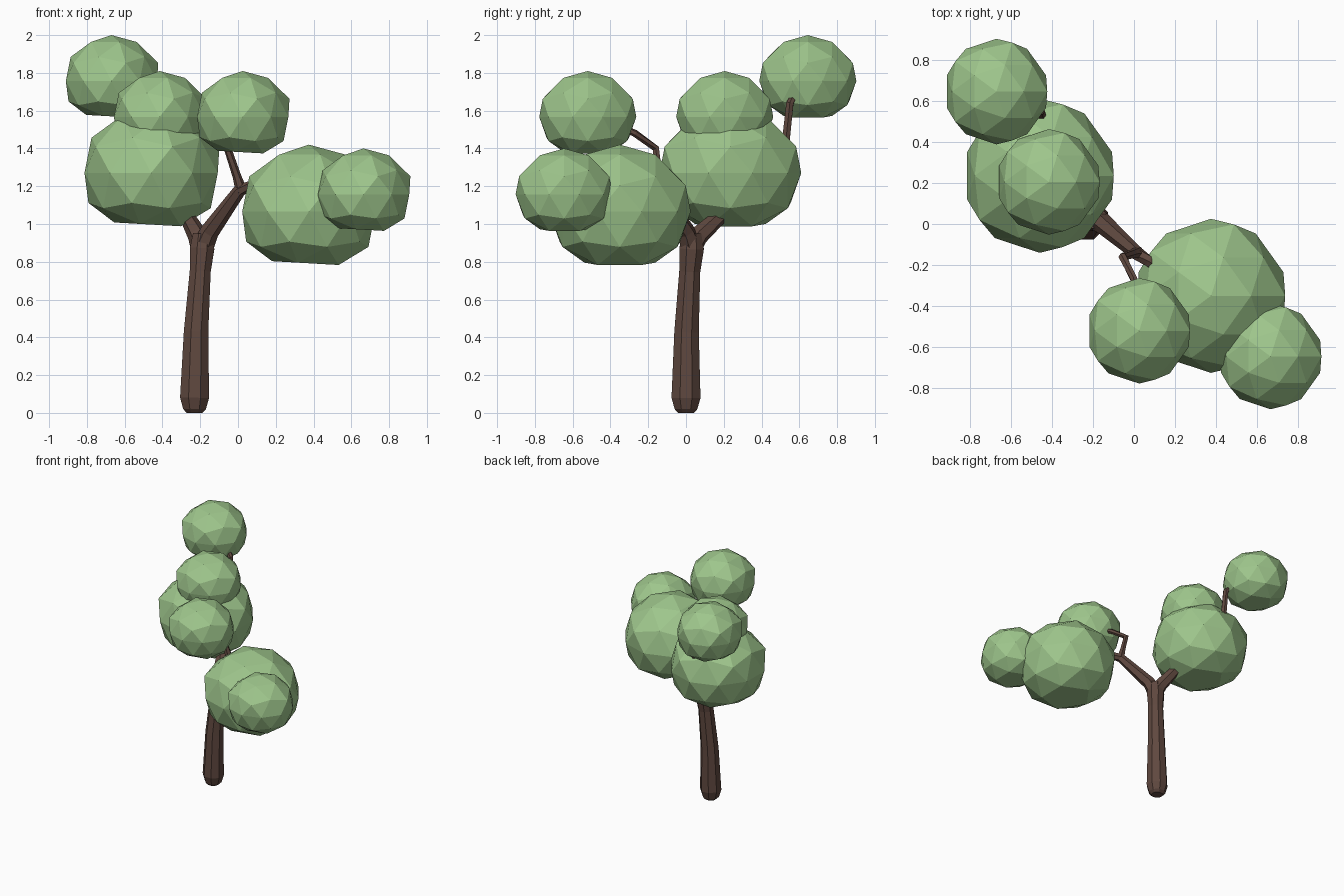
import bpy, bmesh, math
from mathutils import Vector

if "Cube" in bpy.data.objects:
    bpy.data.objects.remove(bpy.data.objects["Cube"])


def material(name, rgb):
    m = bpy.data.materials.new(name)
    m.diffuse_color = (*rgb, 1)
    m.use_nodes = True
    m.node_tree.nodes["Principled BSDF"].inputs["Base Color"].default_value = m.diffuse_color
    return m


GREEN = material("leaf_green", (0.34, 0.56, 0.26))
BROWN = material("bark_brown", (0.115, 0.065, 0.05))


def add_object(name, bm, mat):
    bmesh.ops.recalc_face_normals(bm, faces=bm.faces)
    me = bpy.data.meshes.new(name)
    bm.to_mesh(me)
    bm.free()
    me.materials.append(mat)
    ob = bpy.data.objects.new(name, me)
    bpy.context.collection.objects.link(ob)
    return ob


# Leaf clump: faceted ball with a pointed top, swollen shoulders, flat bottom
def leaf_clump(name, x, y, top, size):
    bm = bmesh.new()
    bmesh.ops.create_icosphere(bm, subdivisions=2, radius=1)
    for v in bm.verts:
        if 0.4 < v.co.z < 0.48:
            v.co.x *= 1.09
            v.co.y *= 1.09
            v.co.z *= 0.88
        floor = -0.77 - 0.06 * v.co.x
        v.co.z = max(v.co.z, floor)
        v.co = Vector((v.co.x * 0.254, v.co.y * 0.257, v.co.z * 0.243)) * size
    ob = add_object(name, bm, GREEN)
    ob.location = (x, y, top - 0.243 * size)


# Branch: tapered tube swept along points (x, y, z, radius)
def branch(name, path, sides):
    bm = bmesh.new()
    pts = [Vector(p[:3]) for p in path]
    rings = []
    for i, p in enumerate(pts):
        t = (pts[min(i + 1, len(pts) - 1)] - pts[max(i - 1, 0)]).normalized()
        u = (Vector((0, 1, 0)) - t * t.y).normalized()
        w = u.cross(t)
        ring = []
        for k in range(sides):
            a = 2 * math.pi * (k + 0.5) / sides
            ring.append(bm.verts.new(p + (u * math.cos(a) + w * math.sin(a)) * path[i][3]))
        rings.append(ring)
    for r, s in zip(rings, rings[1:]):
        for k in range(sides):
            n = (k + 1) % sides
            bm.faces.new((r[k], r[n], s[n], s[k]))
    bm.faces.new(rings[0])
    bm.faces.new(rings[-1])
    add_object(name, bm, BROWN)


# Trunk and the two main limbs
branch("trunk", [(-.23, 0, 0, .045), (-.23, 0, .02, .065), (-.23, 0, .08, .083),
                 (-.222, .003, .43, .07), (-.2, .02, .75, .06),
                 (-.19, .03, .87, .07), (-.187, .03, .95, .055)], 8)
branch("left_limb", [(-.19, .025, .87, .06), (-.215, .07, .94, .052),
                     (-.27, .18, 1.04, .04), (-.40, .35, 1.25, .032)], 6)
branch("right_limb", [(-.195, .03, .86, .06), (-.15, .0, .96, .05),
                      (.01, -.14, 1.18, .034), (.07, -.18, 1.2, .03),
                      (.25, -.28, 1.2, .025)], 6)

# Thin twigs reaching the upper clumps
branch("left_twig", [(-.42, .38, 1.27, .028), (-.45, .52, 1.36, .025),
                     (-.455, .55, 1.64, .022), (-.51, .58, 1.69, .018)], 6)
branch("right_twig", [(.02, -.14, 1.17, .032), (-.005, -.145, 1.25, .023),
                      (-.055, -.16, 1.40, .021), (.0, -.27, 1.48, .019),
                      (.01, -.36, 1.52, .017)], 6)

# Foliage: two large clumps and four small ones
for name, x, y, top, size in [
    ("left_large_clump", -.46, .235, 1.625, 1.46),
    ("right_large_clump", .375, -.35, 1.42, 1.46),
    ("left_high_clump", -.67, .645, 2.0, 1),
    ("left_middle_clump", -.415, .205, 1.81, 1),
    ("right_upper_clump", .025, -.52, 1.81, 1),
    ("right_outer_clump", .665, -.645, 1.40, 1),
]:
    leaf_clump(name, x, y, top, size)
